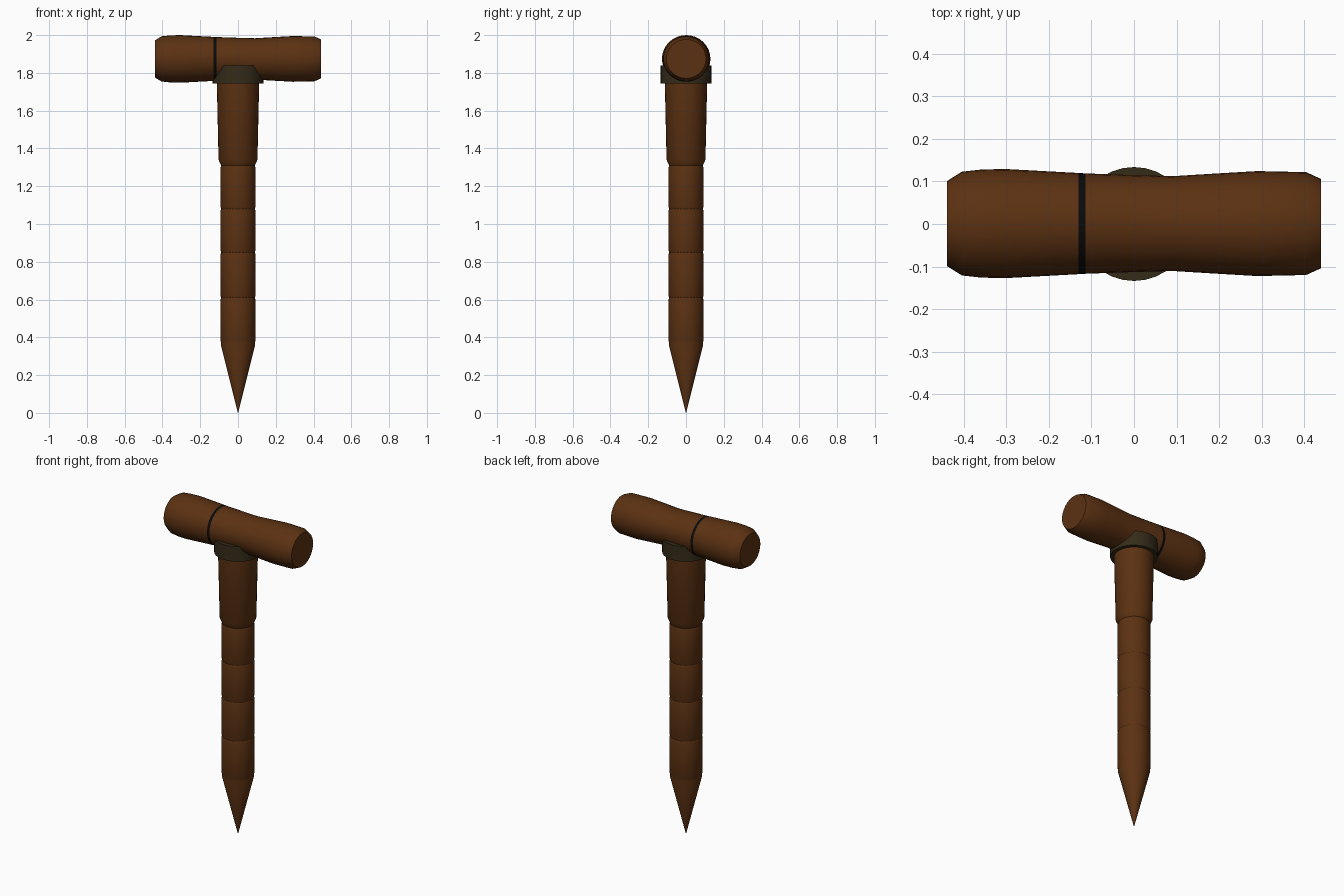
import bpy, math
from mathutils import Matrix

if "Cube" in bpy.data.objects:
    bpy.data.objects.remove(bpy.data.objects["Cube"])


def material(name, rgb):
    m = bpy.data.materials.new(name)
    m.diffuse_color = (*rgb, 1)
    m.use_nodes = True
    m.node_tree.nodes["Principled BSDF"].inputs["Base Color"].default_value = m.diffuse_color
    return m


wood = material("brown wood", (0.105, 0.031, 0.006))
olive = material("dark olive", (0.035, 0.025, 0.010))
black = material("black band", (0.003, 0.003, 0.003))


def lathe(name, profile, mats, matrix=Matrix(), sides=32):
    """Closed solid of revolution about z from (radius, height) points."""
    verts, faces = [], []
    for r, h in profile:
        for i in range(sides):
            a = 2 * math.pi * i / sides
            verts.append((r * math.cos(a), r * math.sin(a), h))
    for k in range(len(profile) - 1):
        for i in range(sides):
            j = (i + 1) % sides
            faces.append((k * sides + i, k * sides + j,
                          (k + 1) * sides + j, (k + 1) * sides + i))
    faces.append(tuple(reversed(range(sides))))
    top = (len(profile) - 1) * sides
    faces.append(tuple(range(top, top + sides)))
    mesh = bpy.data.meshes.new(name)
    mesh.from_pydata(verts, [], faces)
    for m in mats:
        mesh.materials.append(m)
    ob = bpy.data.objects.new(name, mesh)
    bpy.context.collection.objects.link(ob)
    ob.matrix_world = matrix
    bpy.ops.object.select_all(action='DESELECT')
    ob.select_set(True)
    bpy.context.view_layer.objects.active = ob
    bpy.ops.object.shade_smooth_by_angle(angle=math.radians(30))
    return ob


# Stake: pointed tip, four turned sections with fine grooves, flared neck
stake = [(0.001, 0.0), (0.091, 0.36)]
joints = [0.37, 0.61, 0.85, 1.08, 1.31]
for low, high in zip(joints, joints[1:]):
    stake += [(0.089, low), (0.093, low + 0.012), (0.093, high - 0.012), (0.089, high)]
stake += [(0.103, 1.34), (0.112, 1.74), (0.112, 1.80)]
lathe("stake", stake, [wood])

# Collar joining the stake to the crossbar
lathe("collar", [(0.134, 1.745), (0.134, 1.838)], [olive])

# Crossbar grip lying along x, waisted near the middle, with a thin black band
grip = [(0.100, -0.44), (0.122, -0.405), (0.127, -0.36), (0.1285, -0.305),
        (0.119, -0.13), (0.118, -0.114), (0.114, 0.0), (0.1115, 0.09),
        (0.117, 0.18), (0.1235, 0.29), (0.121, 0.405), (0.105, 0.44)]
place = (Matrix.Translation((0, 0.001, 1.874)) @ Matrix.Diagonal((1, 1, 0.98, 1))
         @ Matrix.Rotation(math.pi / 2, 4, 'Y'))
bar = lathe("crossbar", grip, [wood, black], place)
for f in bar.data.polygons:
    if -0.128 < f.center.z < -0.116:
        f.material_index = 1
